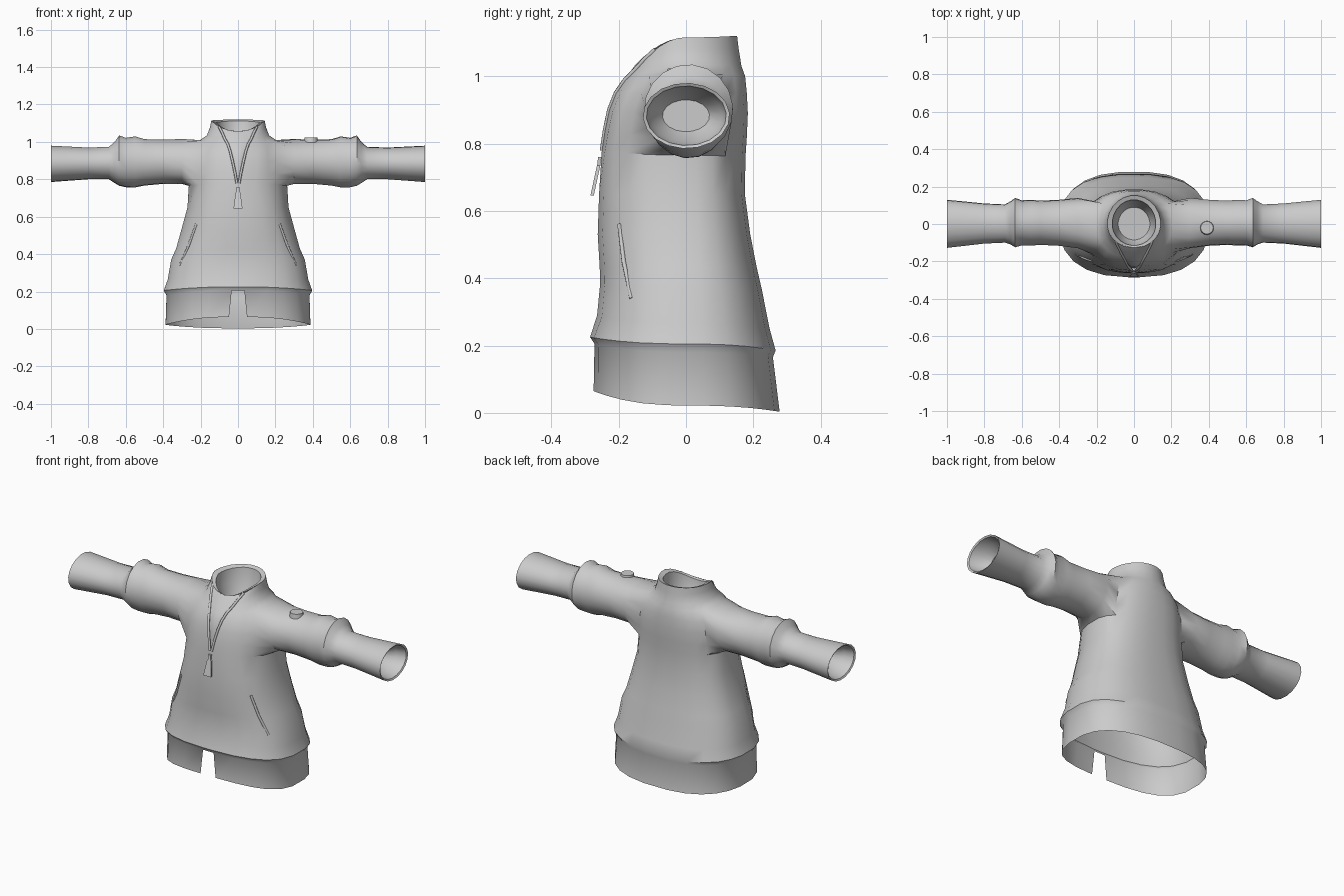
import bpy, bmesh, math
from mathutils import Vector

if "Cube" in bpy.data.objects:
    bpy.data.objects.remove(bpy.data.objects["Cube"])

cloth = bpy.data.materials.new("grey cloth")
cloth.diffuse_color = (0.6, 0.6, 0.6, 1)
cloth.use_nodes = True
cloth.node_tree.nodes["Principled BSDF"].inputs["Base Color"].default_value = cloth.diffuse_color
N = 24


def finish(name, bm, angle=40):
    loose = [v for v in bm.verts if not v.link_faces]
    bmesh.ops.delete(bm, geom=loose, context='VERTS')
    bmesh.ops.recalc_face_normals(bm, faces=bm.faces[:])
    me = bpy.data.meshes.new(name)
    bm.to_mesh(me)
    bm.free()
    me.materials.append(cloth)
    ob = bpy.data.objects.new(name, me)
    bpy.context.collection.objects.link(ob)
    bpy.ops.object.select_all(action='DESELECT')
    ob.select_set(True)
    bpy.context.view_layer.objects.active = ob
    bpy.ops.object.shade_smooth_by_angle(angle=math.radians(angle))
    return ob


def spow(v, p):
    return math.copysign(abs(v) ** p, v)


def ring_points(zf, zs, zb, hw, yf, yb, p, v=None):
    """Closed cross-section; v is the half width of the front opening."""
    end = math.radians(82.5)
    if v is not None:
        end = math.acos((v / hw) ** (1 / p))
    pts = []
    for i in range(N):
        a = math.radians(7.5 + 360 / N * i)
        c, s = math.cos(a), math.sin(a)
        if s < 0:  # squeeze the front columns aside from the opening
            b = math.atan2(-s, abs(c)) * end / math.radians(82.5)
            c, s = math.copysign(math.cos(b), c), -math.sin(b)
        y = (yb if s > 0 else -yf) * spow(s, p)
        z = zs + ((zb if s > 0 else zf) - zs) * s * s
        pts.append(Vector((hw * spow(c, p), y, z)))
    return pts


# Torso rings: z front, side, back, half width, y front, y back, roundness, opening
RINGS = [
    (.065, .022, .003, .39, -.275, .28, .8, .048),
    (.205, .18, .165, .385, -.272, .26, .8, .034),
    (.225, .205, .185, .40, -.285, .268, .8, .03),
    (.29, .265, .25, .378, -.266, .25, .8, None),
    (.38, .37, .37, .36, -.257, .226, .8, None),
    (.43, .43, .43, .333, -.258, .212, .8, None),
    (.53, .53, .53, .305, -.264, .192, .8, None),
    (.65, .65, .65, .272, -.26, .176, .8, None),
    (.78, .765, .76, .265, -.25, .178, .85, .006),
    (.84, .82, .82, .265, -.241, .182, .85, .017),
    (.90, .89, .89, .255, -.229, .185, .85, .03),
    (.95, .95, .95, .245, -.21, .182, .88, .042),
    (.987, 1.01, 1.0, .205, -.187, .177, .95, .055),
    (1.015, 1.035, 1.03, .167, -.167, .166, 1, .072),
    (1.035, 1.08, 1.08, .15, -.15, .158, 1, .085),
    (1.045, 1.115, 1.12, .143, -.127, .153, 1, .1),
]
FRONT, V_BASE, ARM_LO, ARM_HI = 17, 8, 8, 12

# Sleeve rings: x, y min, y max, z min, z max
SLEEVE = [
    (.30, -.13, .14, .775, 1.016), (.40, -.117, .13, .775, 1.012),
    (.50, -.112, .125, .766, 1.015), (.55, -.116, .13, .756, 1.03),
    (.60, -.115, .127, .757, 1.022), (.635, -.125, .14, .765, 1.035),
    (.66, -.11, .122, .78, 1.0), (.69, -.1, .105, .80, .974),
    (.80, -.105, .11, .80, .97), (1.0, -.128, .13, .785, .98),
    (.995, -.118, .12, .794, .971), (.94, -.105, .107, .805, .96),
    (.89, -.07, .07, .835, .93),
]

# Torso shell with hem notch, V opening and armholes
bm = bmesh.new()
body = [[bm.verts.new(p) for p in ring_points(*r)] for r in RINGS]
for r in range(len(body) - 1):
    for i in range(N):
        if i == FRONT and (r == 0 or r >= V_BASE):
            continue
        if ARM_LO <= r < ARM_HI and (i >= 21 or i < 2 or 9 <= i < 14):
            continue
        j = (i + 1) % N
        bm.faces.new((body[r][i], body[r][j], body[r + 1][j], body[r + 1][i]))

# Sleeves grown from the armholes, closed by a recess inside each cuff
for side, c0 in ((1, 21), (-1, 9)):
    cols = [(c0 + k) % N for k in range(6)]
    prev = [body[ARM_LO][c] for c in cols]
    prev += [body[r][cols[-1]] for r in range(ARM_LO + 1, ARM_HI)]
    prev += [body[ARM_HI][c] for c in reversed(cols)]
    prev += [body[r][cols[0]] for r in range(ARM_HI - 1, ARM_LO, -1)]
    n = len(prev)
    for x, y0, y1, z0, z1 in SLEEVE:
        ring = []
        for k in range(n):
            a = math.radians(-90 + side * (-45 + 360 / n * k))
            ring.append(bm.verts.new((side * x,
                                      (y0 + y1) / 2 + (y1 - y0) / 2 * math.cos(a),
                                      (z0 + z1) / 2 + (z1 - z0) / 2 * math.sin(a))))
        for k in range(n):
            m = (k + 1) % n
            bm.faces.new((prev[k], prev[m], ring[m], ring[k]))
        prev = ring
    bm.faces.new(prev)
finish("jacket_shell", bm)

# Neck lining: rolled rim running down into a closed bowl
bm = bmesh.new()
neck = [(1.055, 1.115, 1.12, .143, -.128, .153, 1), (1.05, 1.105, 1.112, .117, -.115, .13, 1),
        (1.0, 1.03, 1.04, .11, -.11, .122, 1), (.95, .96, .96, .085, -.085, .09, 1)]
rows = [[bm.verts.new(p) for p in ring_points(*r)] for r in neck]
for a, b in zip(rows, rows[1:]):
    for i in range(N):
        j = (i + 1) % N
        bm.faces.new((a[i], a[j], b[j], b[i]))
bm.faces.new(rows[-1])
finish("neck_lining", bm)

# Panel behind the V opening
edges = [ring_points(*r)[FRONT + 1] for r in RINGS[V_BASE:]]
bm = bmesh.new()
rows = []
for k, e in enumerate(edges):
    t = k / (len(edges) - 1)
    rows.append([bm.verts.new((e.x * u, e.y + .012 * (1 - t) - .036 * t * (1 - u * u),
                               e.z - .022 * t * (1 - u * u)))
                 for u in (-1, -.5, 0, .5, 1)])
for a, b in zip(rows, rows[1:]):
    for i in range(4):
        bm.faces.new((a[i], a[i + 1], b[i + 1], b[i]))
finish("front_panel", bm)


def cord(name, pts, radius):
    """Thin six-sided cord through the points."""
    bm = bmesh.new()
    prev = None
    for k, p in enumerate(pts):
        d = (pts[min(k + 1, len(pts) - 1)] - pts[max(k - 1, 0)]).normalized()
        u = d.cross(Vector((0, 1, 0))).normalized()
        w = d.cross(u)
        ring = [bm.verts.new(p + radius * (u * math.cos(a) + w * math.sin(a)))
                for a in (math.pi / 3 * i for i in range(6))]
        if prev:
            for i in range(6):
                bm.faces.new((prev[i], prev[(i + 1) % 6], ring[(i + 1) % 6], ring[i]))
        else:
            bm.faces.new(ring)
        prev = ring
    bm.faces.new(prev)
    finish(name, bm, 65)


# Opening trim and pocket seams on both sides
for side, label in ((1, "left"), (-1, "right")):
    flip = Vector((side, 1, 1))
    cord(label + "_opening_trim", [e * flip for e in edges], .007)
    seam = [(.222, -.198, .56), (.262, -.185, .45), (.31, -.162, .34)]
    cord(label + "_pocket_seam", [Vector(p) * flip for p in seam], .007)

# Zip pull: tapered tab hanging from a small slider
bm = bmesh.new()
prev = None
for y, z, w in ((-.256, .76, .008), (-.259, .735, .007), (-.261, .728, .013), (-.279, .645, .024)):
    ring = [bm.verts.new((sx * w, y + sy * .005, z)) for sx, sy in ((-1, -1), (1, -1), (1, 1), (-1, 1))]
    if prev:
        for i in range(4):
            bm.faces.new((prev[i], prev[(i + 1) % 4], ring[(i + 1) % 4], ring[i]))
    else:
        bm.faces.new(ring)
    prev = ring
bm.faces.new(prev)
finish("zip_pull", bm, 30)

# Round button on top of one sleeve
bm = bmesh.new()
bmesh.ops.create_cone(bm, cap_ends=True, segments=16, radius1=.038, radius2=.034, depth=.026)
bmesh.ops.translate(bm, vec=(.39, -.02, 1.01), verts=bm.verts[:])
finish("sleeve_button", bm, 30)
